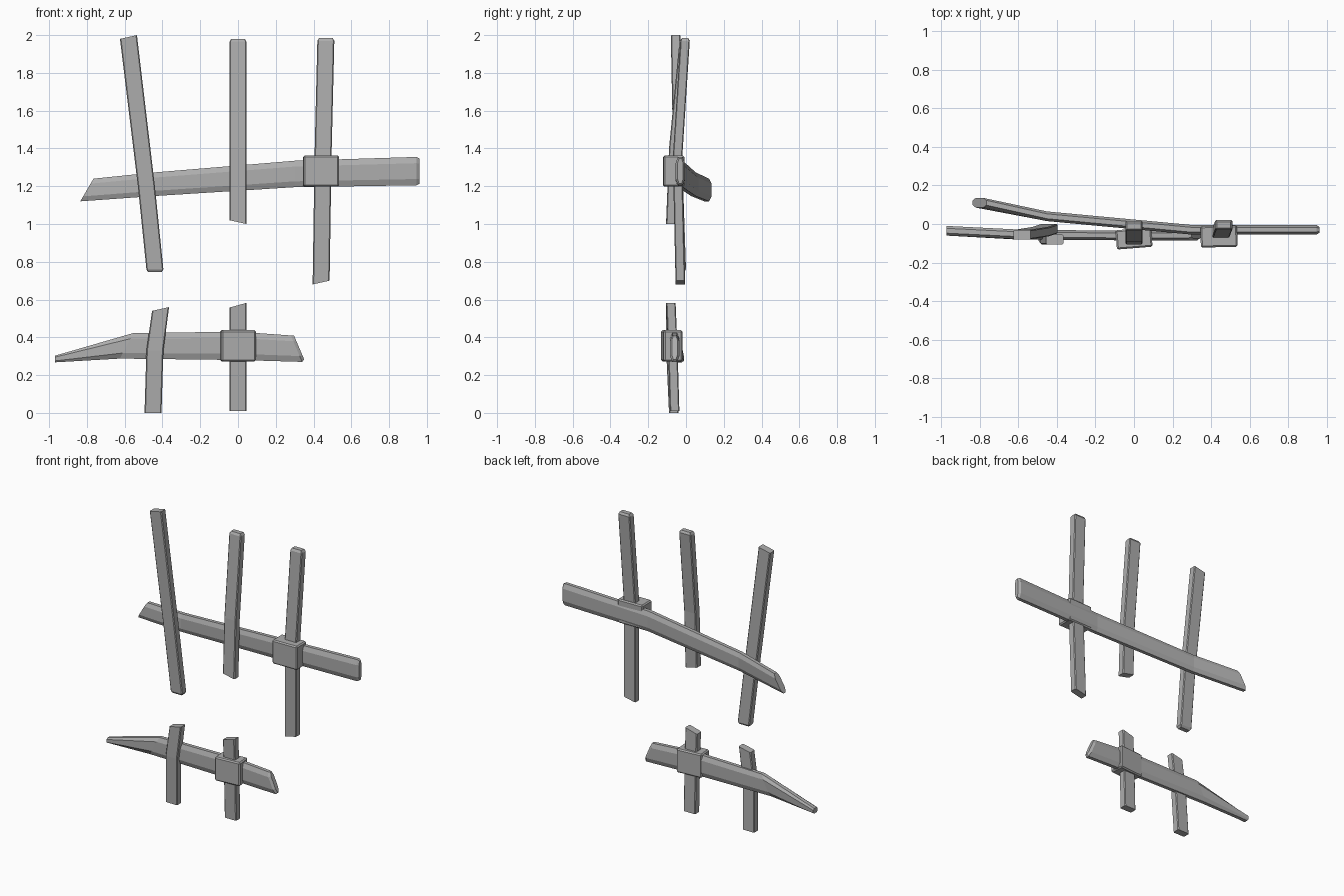
import bpy
import bmesh
from mathutils import Vector, Matrix

cube = bpy.data.objects.get("Cube")
if cube:
    bpy.data.objects.remove(cube, do_unlink=True)

# One weathered grey for everything
grey = bpy.data.materials.new("weathered grey")
grey.use_nodes = True
colour = (0.42, 0.42, 0.42, 1)
grey.diffuse_color = colour
grey.node_tree.nodes["Principled BSDF"].inputs["Base Color"].default_value = colour

SIDEWAYS = Vector((1, 0, 0))
UPWARD = Vector((0, 0, 1))
POST_WIDTH = 0.09
THICKNESS = 0.05


def finish(name, bm):
    """Turn the mesh under construction into a named grey object."""
    mesh = bpy.data.meshes.new(name)
    bm.to_mesh(mesh)
    bm.free()
    mesh.materials.append(grey)
    obj = bpy.data.objects.new(name, mesh)
    bpy.context.collection.objects.link(obj)


def chamfered_profile(side_cut, face_cut):
    """Unit rectangle with cut corners, listed in order around the plank."""
    quarter = [(0.5, 0.5 - face_cut), (0.5 - side_cut, 0.5)]
    half = quarter + [(-across, depth) for across, depth in reversed(quarter)]
    return half + [(-across, -depth) for across, depth in half]


def plank(name, path, widths, across, profile, slants, worn_ends):
    """Loft a plank along a path; slants shift one edge of each section lengthwise."""
    bm = bmesh.new()
    along = SIDEWAYS if across == UPWARD else UPWARD
    rings = []
    for centre, width, slant in zip(path, widths, slants):
        edge = across * width + along * slant
        ring = []
        for u, v in profile:
            depth = Vector((0, v * THICKNESS, 0))
            ring.append(bm.verts.new(Vector(centre) + edge * u + depth))
        rings.append(ring)
    for lower, upper in zip(rings, rings[1:]):
        for i in range(len(profile)):
            bm.faces.new((lower[i - 1], lower[i], upper[i], upper[i - 1]))
    caps = [bm.faces.new(rings[0]), bm.faces.new(rings[-1])]
    bmesh.ops.recalc_face_normals(bm, faces=bm.faces)
    # Worn ends get a small chamfer that stands out from the cap
    for cap, worn in zip(caps, worn_ends):
        if worn:
            bmesh.ops.inset_individual(bm, faces=[cap], thickness=0.01, depth=0.015)
    finish(name, bm)


def post(name, foot, middle, head, foot_slant=0, head_slant=0, worn_ends=(False, False)):
    """Upright plank of constant width with a slight bend in the middle."""
    plank(name, path=[foot, middle, head], widths=[POST_WIDTH] * 3,
          across=SIDEWAYS, profile=chamfered_profile(side_cut=0.06, face_cut=0.1),
          slants=[foot_slant, 0, head_slant], worn_ends=worn_ends)


def rail(name, path, widths, slants, worn_ends):
    """Lying plank with heavily cut corners."""
    plank(name, path, widths, across=UPWARD,
          profile=chamfered_profile(side_cut=0.22, face_cut=0.25),
          slants=slants, worn_ends=worn_ends)


def clamp(name, centre, size, turn):
    """Square block with softened edges, holding a post against a rail."""
    bm = bmesh.new()
    bmesh.ops.create_cube(bm, size=1)
    bmesh.ops.scale(bm, vec=size, verts=bm.verts)
    bmesh.ops.rotate(bm, matrix=Matrix.Rotation(turn, 3, "Z"), verts=bm.verts)
    bmesh.ops.translate(bm, vec=centre, verts=bm.verts)
    bmesh.ops.bevel(bm, geom=bm.edges[:], offset=0.008, segments=1, affect="EDGES")
    finish(name, bm)


# Rails
rail("upper_rail",
     path=[(-0.8, 0.11, 1.18), (-0.45, 0.04, 1.21), (0.3, -0.03, 1.265), (0.945, -0.03, 1.28)],
     widths=[0.12, 0.125, 0.14, 0.15],
     slants=[0.07, 0, 0, 0],
     worn_ends=(False, True))
rail("lower_rail",
     path=[(-0.97, -0.035, 0.285), (-0.59, -0.055, 0.355), (0, -0.06, 0.355), (0.31, -0.06, 0.34)],
     widths=[0.035, 0.135, 0.15, 0.14],
     slants=[0, 0.07, 0, -0.06],
     worn_ends=(False, True))

# Upper posts
post("upper_right_post",
     foot=(-0.44, -0.025, 0.76), middle=(-0.485, -0.04, 1.2), head=(-0.58, -0.055, 1.99),
     head_slant=0.02, worn_ends=(True, False))
post("upper_middle_post",
     foot=(0, -0.08, 1.01), middle=(0, -0.065, 1.4), head=(0, -0.01, 1.965),
     foot_slant=-0.02, worn_ends=(False, True))
post("upper_left_post",
     foot=(0.44, -0.03, 0.69), middle=(0.45, -0.045, 1.35), head=(0.465, -0.005, 1.97),
     foot_slant=0.02, worn_ends=(False, True))

# Lower posts
post("lower_right_post",
     foot=(-0.45, -0.065, 0), middle=(-0.44, -0.08, 0.33), head=(-0.41, -0.08, 0.55),
     head_slant=0.02)
post("lower_middle_post",
     foot=(0, -0.06, 0.01), middle=(0, -0.07, 0.35), head=(0, -0.08, 0.57),
     head_slant=0.025)

# Clamps where posts cross the rails
clamp("upper_clamp", centre=(0.44, -0.065, 1.28), size=(0.19, 0.11, 0.165), turn=0.02)
clamp("lower_clamp", centre=(0, -0.075, 0.355), size=(0.185, 0.1, 0.165), turn=0.08)
